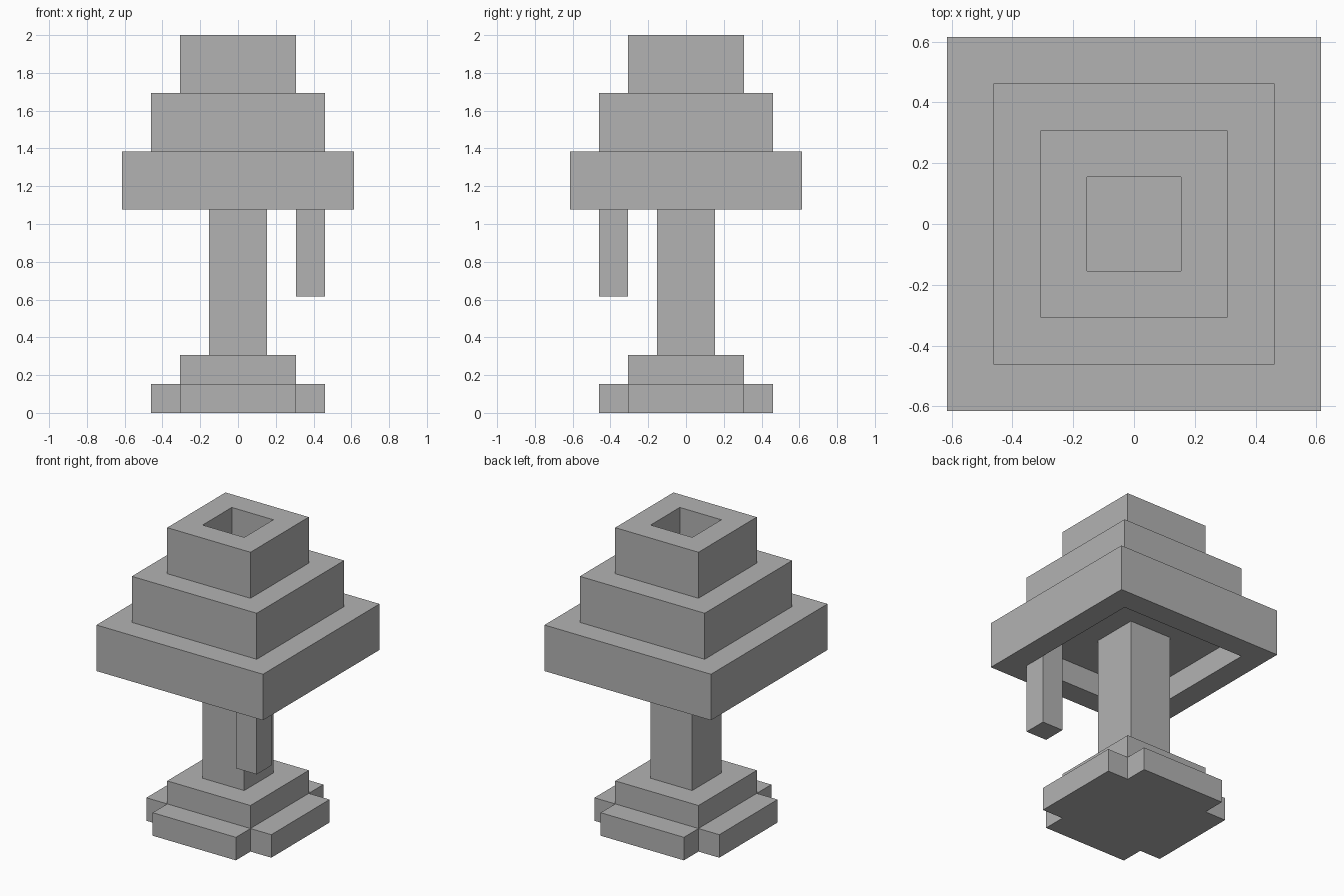
import bpy
import bmesh

cube = bpy.data.objects.get("Cube")
if cube:
    bpy.data.objects.remove(cube, do_unlink=True)

U = 2 / 13  # one block; the model is 13 blocks tall

grey = bpy.data.materials.new("grey")
grey.use_nodes = True
colour = (0.45, 0.45, 0.45, 1)
grey.diffuse_color = colour
grey.node_tree.nodes["Principled BSDF"].inputs["Base Color"].default_value = colour


def stack(name, rings, centre=(0, 0)):
    """Join outlines [(points, height), ...] into one closed flat-sided solid."""
    bm = bmesh.new()
    loops = [[bm.verts.new(((x + centre[0]) * U, (y + centre[1]) * U, z * U))
              for x, y in points] for points, z in rings]
    for low, high in zip(loops, loops[1:]):
        n = len(low)
        for i in range(n):
            j = (i + 1) % n
            bm.faces.new((low[i], low[j], high[j], high[i]))
    bm.faces.new(loops[0][::-1])
    bm.faces.new(loops[-1])
    bmesh.ops.recalc_face_normals(bm, faces=bm.faces)
    mesh = bpy.data.meshes.new(name)
    bm.to_mesh(mesh)
    bm.free()
    mesh.materials.append(grey)
    obj = bpy.data.objects.new(name, mesh)
    bpy.context.collection.objects.link(obj)
    return obj


def square(half):
    return [(-half, -half), (half, -half), (half, half), (-half, half)]


def cross(reach, half):
    """Square outline with its four corners notched."""
    points = []
    for sx, sy in square(1):
        corner = [(sx * reach, sy * half), (sx * half, sy * half), (sx * half, sy * reach)]
        points += corner if sx * sy > 0 else corner[::-1]
    return points


# Foot: notched bottom slab with a square step on it
foot = cross(3, 2)
stack("base_slab", [(foot, 0), (foot, 1)])
stack("base_step", [(square(2), 1), (square(2), 2)])

# Post
stack("post", [(square(1), 2), (square(1), 8)])

# Stepped shade: recess below, three tiers, square well in the top
shade = [(3, 8), (3, 7), (4, 7), (4, 9), (3, 9), (3, 11), (2, 11), (2, 13), (1, 13), (1, 11)]
stack("shade", [(square(half), z) for half, z in shade])

# Pull cord hanging at the front left corner
stack("pull_cord", [(square(0.5), 4), (square(0.5), 8)], centre=(2.5, -2.5))
